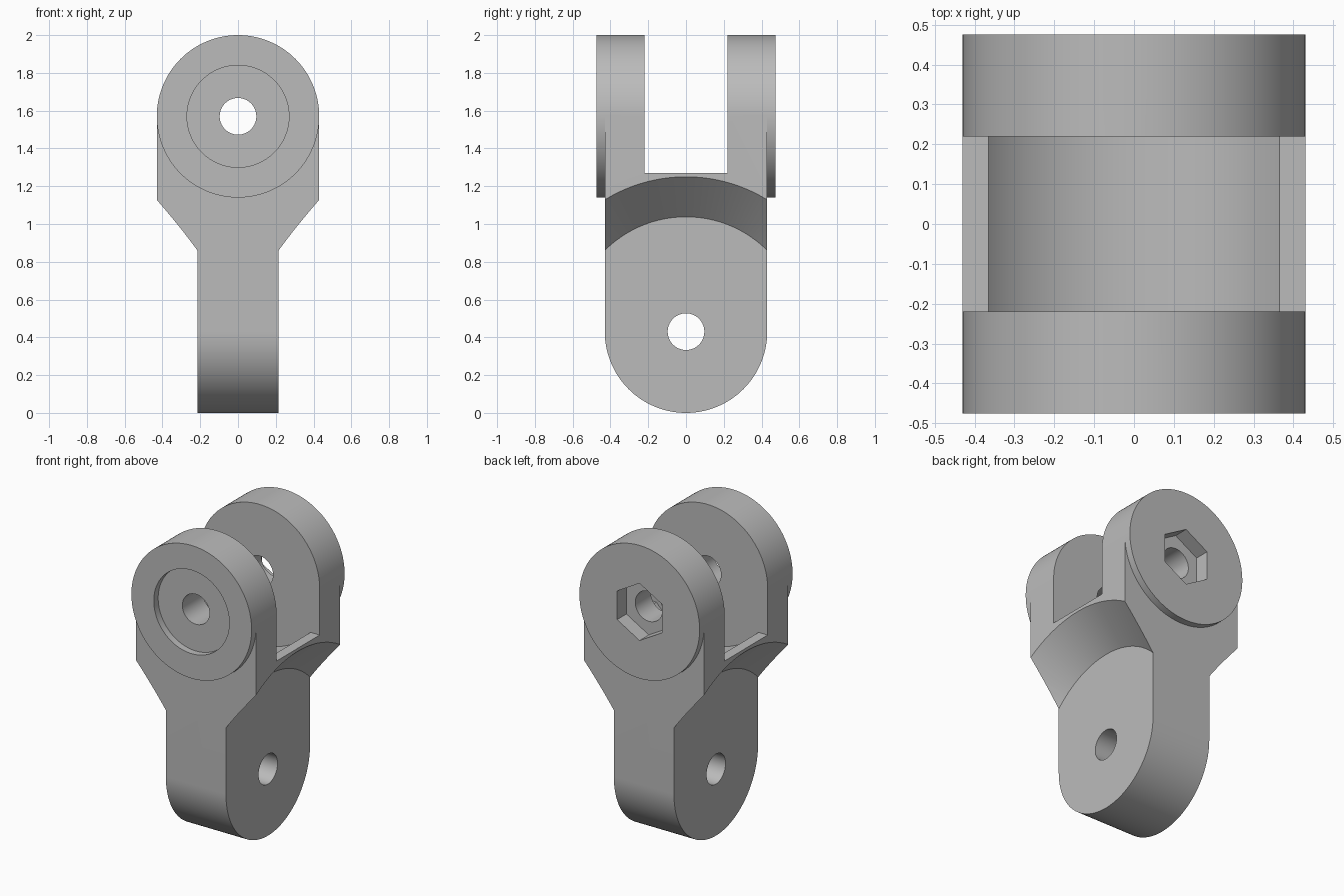
import bpy, bmesh
from math import cos, sin, pi
from mathutils import Matrix, Vector

if "Cube" in bpy.data.objects:
    bpy.data.objects.remove(bpy.data.objects["Cube"])

R = 0.43            # outer radius of both ends
LOW, HIGH = 0.43, 1.57   # pivot heights
ARM = 0.43          # half depth of the body
FACE = 0.475        # outer face of the bosses
HALF = 0.215        # half thickness of the tongue
SEG = 128

grey = bpy.data.materials.new("neutral grey")
grey.use_nodes = True
colour = (0.5, 0.5, 0.5, 1)
grey.diffuse_color = colour
grey.node_tree.nodes["Principled BSDF"].inputs["Base Color"].default_value = colour


def finish(name, bm):
    bmesh.ops.recalc_face_normals(bm, faces=bm.faces)
    mesh = bpy.data.meshes.new(name)
    bm.to_mesh(mesh)
    bm.free()
    mesh.materials.append(grey)
    obj = bpy.data.objects.new(name, mesh)
    bpy.context.collection.objects.link(obj)
    return obj


def prism(name, outline, axis, start, end):
    """Extrude an outline of (across, height) points along x or y."""
    bm = bmesh.new()
    place = (lambda u, z: (start, u, z)) if axis == "x" else (lambda u, z: (u, start, z))
    face = bm.faces.new([bm.verts.new(place(u, z)) for u, z in outline])
    grown = bmesh.ops.extrude_face_region(bm, geom=[face])["geom"]
    shift = Vector((end - start, 0, 0) if axis == "x" else (0, end - start, 0))
    bmesh.ops.translate(bm, vec=shift, verts=[g for g in grown if isinstance(g, bmesh.types.BMVert)])
    return finish(name, bm)


def arc(radius, z, first=0.0, sweep=2 * pi, steps=SEG):
    closed = sweep >= 2 * pi
    return [(radius * cos(first + sweep * i / steps), z + radius * sin(first + sweep * i / steps))
            for i in range(steps if closed else steps + 1)]


def combine(target, other, operation):
    mod = target.modifiers.new(operation, "BOOLEAN")
    mod.operation, mod.solver, mod.object = operation, "EXACT", other
    bpy.context.view_layer.objects.active = target
    bpy.ops.object.modifier_apply(modifier=mod.name)
    bpy.data.objects.remove(other)


# Body: round-topped block trimmed to a round bottom in the other direction
body = prism("pivot_link", arc(R, HIGH, 0, pi, SEG // 2) + [(-R, -0.1), (R, -0.1)], "y", -ARM, ARM)
side = prism("side_outline", arc(R, LOW, pi, pi, SEG // 2) + [(R, 2.1), (-R, 2.1)], "x", -1, 1)
combine(body, side, "INTERSECT")

# Conical clearance on both sides leaves the tongue and the flared neck
for s in (-1, 1):
    bm = bmesh.new()
    turn = Matrix.Translation((s * (HALF + 0.15), 0, LOW)) @ Matrix.Rotation(s * pi / 2, 4, "Y")
    bmesh.ops.create_cone(bm, cap_ends=True, segments=SEG, radius1=0.608,
                          radius2=0.608 + 0.3 * 0.986, depth=0.3, matrix=turn)
    combine(body, finish("clearance_cone", bm), "DIFFERENCE")

# Raised round bosses on the outer fork faces
for s in (-1, 1):
    combine(body, prism("boss", arc(R, HIGH), "y", s * ARM, s * FACE), "UNION")

# Fork slot with its round floor
slot = [(-1, 1.27), (1, 1.27), (1, 2.2), (-1, 2.2)]
combine(body, prism("slot", slot, "y", -0.22, 0.22), "DIFFERENCE")
combine(body, prism("slot_floor", arc(0.473, HIGH), "y", -0.22, 0.22), "DIFFERENCE")

# Pin holes, round head recess in front and hexagonal nut recess behind
combine(body, prism("fork_hole", arc(0.097, HIGH), "y", -1, 1), "DIFFERENCE")
combine(body, prism("tongue_hole", arc(0.097, LOW), "x", -1, 1), "DIFFERENCE")
combine(body, prism("head_recess", arc(0.27, HIGH), "y", -1, 0.045 - FACE), "DIFFERENCE")
nut = arc(0.185, HIGH, pi / 6, 2 * pi, 6)
combine(body, prism("nut_recess", nut, "y", FACE - 0.095, 1), "DIFFERENCE")

# Smooth curved walls, keep the machined edges crisp
bpy.ops.object.select_all(action="DESELECT")
body.select_set(True)
bpy.context.view_layer.objects.active = body
bpy.ops.object.shade_smooth_by_angle(angle=pi / 9)
